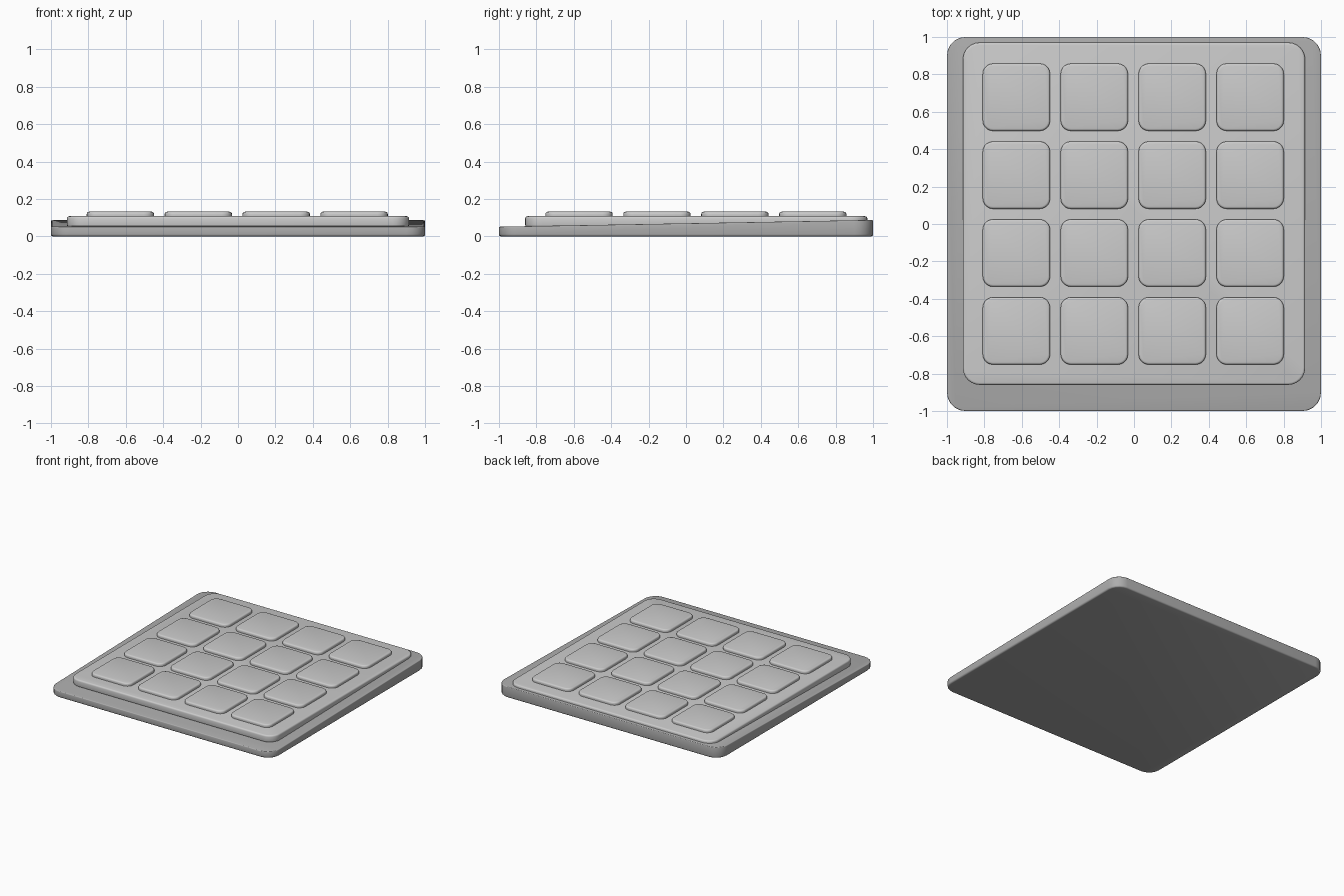
import bpy, bmesh, math

if "Cube" in bpy.data.objects:
    bpy.data.objects.remove(bpy.data.objects["Cube"])


def material(name, value):
    m = bpy.data.materials.new(name)
    m.diffuse_color = (value, value, value, 1)
    m.use_nodes = True
    m.node_tree.nodes["Principled BSDF"].inputs["Base Color"].default_value = m.diffuse_color
    return m


def outline(cx, cy, hx, hy, r, seg):
    """Rounded rectangle points, counter-clockwise."""
    pts = []
    for k, (sx, sy) in enumerate(((1, 1), (-1, 1), (-1, -1), (1, -1))):
        for i in range(seg + 1):
            a = math.pi / 2 * (k + i / seg)
            pts.append((cx + sx * (hx - r) + r * math.cos(a),
                        cy + sy * (hy - r) + r * math.sin(a)))
    return pts


def slab(name, x0, x1, y0, y1, z0, top, radius, seg, bottom_round, top_round, mat):
    """Rounded slab with softened rims; top is a function of y."""
    cx, cy, hx, hy = (x0 + x1) / 2, (y0 + y1) / 2, (x1 - x0) / 2, (y1 - y0) / 2
    angles = [math.pi / 2 * i / 3 for i in range(4)]
    layers = [(bottom_round * (1 - math.sin(a)), bottom_round * (1 - math.cos(a)), False)
              for a in angles]
    layers += [(top_round * (1 - math.cos(a)), -top_round * (1 - math.sin(a)), True)
               for a in angles]
    bm = bmesh.new()
    rings = []
    for inset, dz, upper in layers:
        pts = outline(cx, cy, hx - inset, hy - inset, radius - inset, seg)
        rings.append([bm.verts.new((x, y, (top(y) if upper else z0) + dz)) for x, y in pts])
    for lo, hi in zip(rings, rings[1:]):
        n = len(lo)
        for i in range(n):
            j = (i + 1) % n
            bm.faces.new((lo[i], lo[j], hi[j], hi[i]))
    bm.faces.new(rings[0][::-1])
    bm.faces.new(rings[-1])
    mesh = bpy.data.meshes.new(name)
    bm.to_mesh(mesh)
    bm.free()
    ob = bpy.data.objects.new(name, mesh)
    bpy.context.collection.objects.link(ob)
    mesh.materials.append(mat)
    bpy.ops.object.select_all(action='DESELECT')
    ob.select_set(True)
    bpy.context.view_layer.objects.active = ob
    bpy.ops.object.shade_smooth_by_angle(angle=math.radians(35))
    return ob


dark, light, mid = material("dark_grey", 0.42), material("light_grey", 0.7), material("mid_grey", 0.55)

# wedge base, taller at the back
slab("base", -1, 1, -1, 1, 0, lambda y: 0.07 + 0.018 * y, 0.1, 5, 0.012, 0.006, dark)

# raised level panel
slab("panel", -0.915, 0.915, -0.86, 0.97, 0.05, lambda y: 0.108, 0.09, 6, 0.012, 0.012, light)

# four by four grid of pads
pitch, half = 0.4165, 0.18
for row in range(4):
    for col in range(4):
        x = -0.004 + (col - 1.5) * pitch
        y = 0.053 + (row - 1.5) * pitch
        slab(f"pad_{row + 1}_{col + 1}", x - half, x + half, y - half, y + half,
             0.102, lambda y: 0.132, 0.055, 5, 0.004, 0.012, mid)
